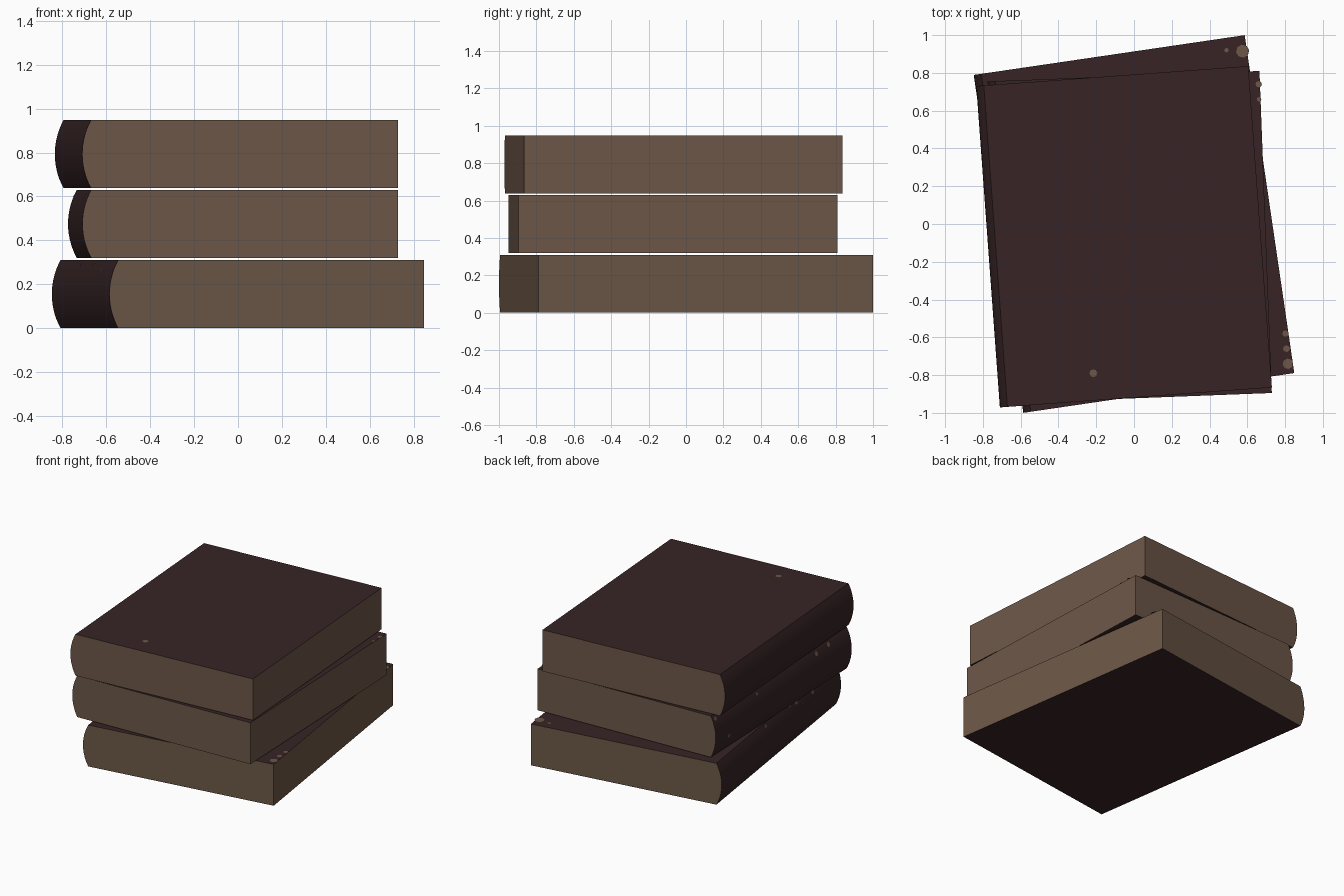
import bpy, bmesh, math
from mathutils import Matrix, Vector

if "Cube" in bpy.data.objects:
    bpy.data.objects.remove(bpy.data.objects["Cube"])


def material(name, rgb):
    m = bpy.data.materials.new(name)
    m.diffuse_color = (*rgb, 1)
    m.use_nodes = True
    m.node_tree.nodes["Principled BSDF"].inputs["Base Color"].default_value = m.diffuse_color
    return m


COVER = material("dark leather", (0.038, 0.0175, 0.0185))
PAGES = material("old paper", (0.150, 0.095, 0.063))
H, BULGE, SEG = 0.31, 0.04, 14          # book thickness, spine bulge, arc steps
R = ((H / 2) ** 2 + BULGE ** 2) / (2 * BULGE)
HALF = math.asin(H / 2 / R)


def spine_point(w, a, off=0.0):
    """Point (x, z) on the rounded spine at arc angle a."""
    return -w + R - (R + off) * math.cos(a), H / 2 + (R + off) * math.sin(a)


def book(name, cx, cy, z, deg, w, l, top_marks, spine_marks):
    mat = Matrix.Translation((cx, cy, z)) @ Matrix.Rotation(math.radians(deg), 4, 'Z')
    inv = mat.inverted()
    bm = bmesh.new()
    # profile: fore edge plus rounded spine, extruded along the book
    prof = [(w, H), *(spine_point(w, HALF - 2 * HALF * i / SEG) for i in range(SEG + 1)), (w, 0)]
    base = bm.faces.new([bm.verts.new((x, -l, pz)) for x, pz in prof])
    ext = bmesh.ops.extrude_face_region(bm, geom=[base])
    bmesh.ops.translate(bm, vec=(0, 2 * l, 0),
                        verts=[g for g in ext["geom"] if isinstance(g, bmesh.types.BMVert)])
    bmesh.ops.recalc_face_normals(bm, faces=bm.faces)
    bm.normal_update()
    # page edges face front, back and fore edge; the rest is cover
    for f in bm.faces:
        f.material_index = 1 if abs(f.normal.y) > 0.9 or f.normal.x > 0.9 else 0

    # worn spots where paper shows through
    def spot(centre, u, v, r):
        vs = [bm.verts.new(centre + r * (math.cos(t) * u + math.sin(t) * v))
              for t in (k * math.tau / 8 for k in range(8))]
        bm.faces.new(vs).material_index = 1

    for x, y, r in top_marks:
        p = inv @ Vector((x, y, z))
        spot(Vector((p.x, p.y, H + 0.002)), Vector((1, 0, 0)), Vector((0, 1, 0)), r)
    for frac, a, r in spine_marks:      # frac runs back to front, a is -1..1 up the arc
        ang = a * HALF
        x, pz = spine_point(w, ang, 0.002)
        spot(Vector((x, l - 2 * l * frac, pz)), Vector((0, -1, 0)),
             Vector((math.sin(ang), 0, math.cos(ang))), r)

    me = bpy.data.meshes.new(name)
    bm.to_mesh(me)
    bm.free()
    me.materials.append(COVER)
    me.materials.append(PAGES)
    ob = bpy.data.objects.new(name, me)
    ob.matrix_world = mat
    bpy.context.collection.objects.link(ob)
    bpy.ops.object.select_all(action='DESELECT')
    bpy.context.view_layer.objects.active = ob
    ob.select_set(True)
    bpy.ops.object.shade_smooth_by_angle(angle=math.radians(30))


book("bottom_book", 0, 0, 0, 8.35, 0.725, 0.904,
     [(0.575, 0.915, 0.035), (0.49, 0.92, 0.012), (0.802, -0.58, 0.017),
      (0.807, -0.66, 0.018), (0.815, -0.74, 0.028)],
     [(0.40, 0.85, 0.012), (0.65, 0.8, 0.017), (0.78, 0.7, 0.02), (0.6, 0.87, 0.01)])
book("middle_book", -0.0225, -0.07, 0.32, 2.2, 0.72, 0.853,
     [(0.66, 0.74, 0.017), (0.662, 0.66, 0.012)],
     [(0.02, 0.8, 0.015), (0.10, -0.3, 0.014), (0.32, 0.7, 0.012),
      (0.76, 0.75, 0.018), (0.85, 0.8, 0.018)])
book("top_book", -0.0525, -0.0675, 0.638, 4.2, 0.722, 0.853,
     [(-0.215, -0.79, 0.021)], [])
